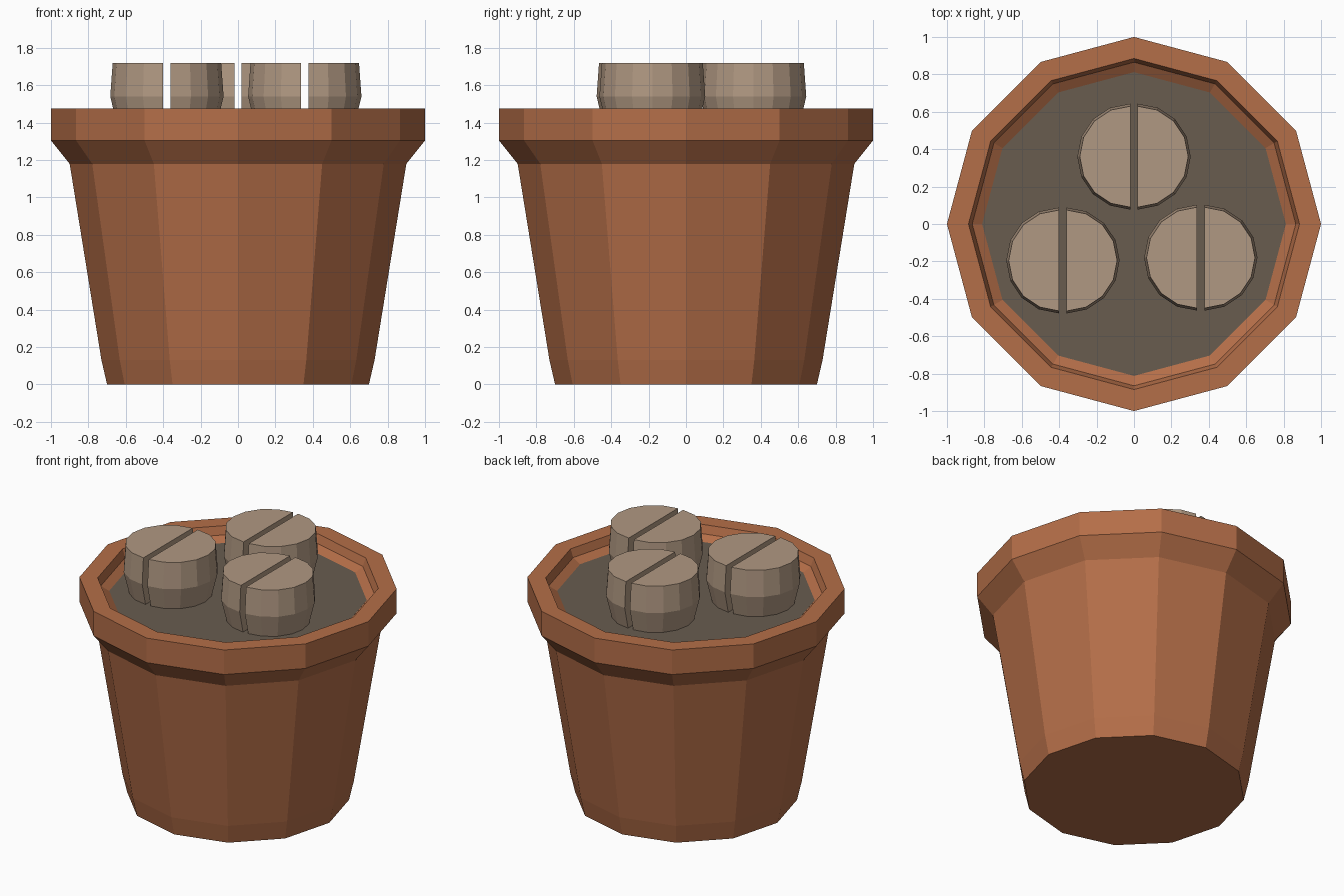
import bpy, bmesh, math

if "Cube" in bpy.data.objects:
    bpy.data.objects.remove(bpy.data.objects["Cube"])


def material(name, rgb):
    m = bpy.data.materials.new(name)
    m.diffuse_color = (*rgb, 1)
    m.use_nodes = True
    m.node_tree.nodes["Principled BSDF"].inputs["Base Color"].default_value = m.diffuse_color
    return m


TERRACOTTA = material("terracotta", (0.456, 0.156, 0.065))
SOIL = material("dark soil", (0.138, 0.107, 0.078))
STONE = material("tan plant", (0.434, 0.314, 0.223))


def stack(name, profile, points, mat, location=(0, 0, 0)):
    """Stack scaled copies of a ring up a (radius, z) profile, capped at both ends."""
    bm = bmesh.new()
    rings = [[bm.verts.new(p) for p in points(r, z)] for r, z in profile]
    n = len(rings[0])
    for a, b in zip(rings, rings[1:]):
        for i in range(n):
            j = (i + 1) % n
            bm.faces.new((a[i], a[j], b[j], b[i]))
    bm.faces.new(rings[0][::-1])
    bm.faces.new(rings[-1])
    bmesh.ops.recalc_face_normals(bm, faces=bm.faces)
    me = bpy.data.meshes.new(name)
    bm.to_mesh(me)
    bm.free()
    me.materials.append(mat)
    ob = bpy.data.objects.new(name, me)
    ob.location = location
    bpy.context.collection.objects.link(ob)
    return ob


def ring12(r, z):
    return [(r * math.cos(math.tau * i / 12), r * math.sin(math.tau * i / 12), z)
            for i in range(12)]


def half_ring(side):
    # half disc, pushed sideways to leave the slot between the two lobes
    def points(r, z):
        return [(side * (0.02 + r * math.cos(a)), r * math.sin(a), z)
                for a in (math.pi * (i / 8 - 0.5) for i in range(9))]
    return points


# Pot: outer wall, flared rim, sloping inner lip and hidden floor under the soil
stack("pot", [(0.70, 0), (0.73, 0.13), (0.90, 1.18), (1.0, 1.305), (1.0, 1.475),
              (0.885, 1.475), (0.865, 1.42), (0.81, 1.385), (0.78, 1.33)],
      ring12, TERRACOTTA)

# Soil surface
stack("soil", [(0.79, 1.35), (0.812, 1.388)], ring12, SOIL)

# Three split, pebble-shaped plants, each made of two lobes
plant_profile = [(0.235, 1.34), (0.283, 1.54), (0.27, 1.72)]
for n, (x, y) in enumerate([(-0.38, -0.195), (0.357, -0.18), (0, 0.36)], 1):
    for label, side in (("left", -1), ("right", 1)):
        stack(f"plant_{n}_{label}_lobe", plant_profile, half_ring(side), STONE, (x, y, 0))
